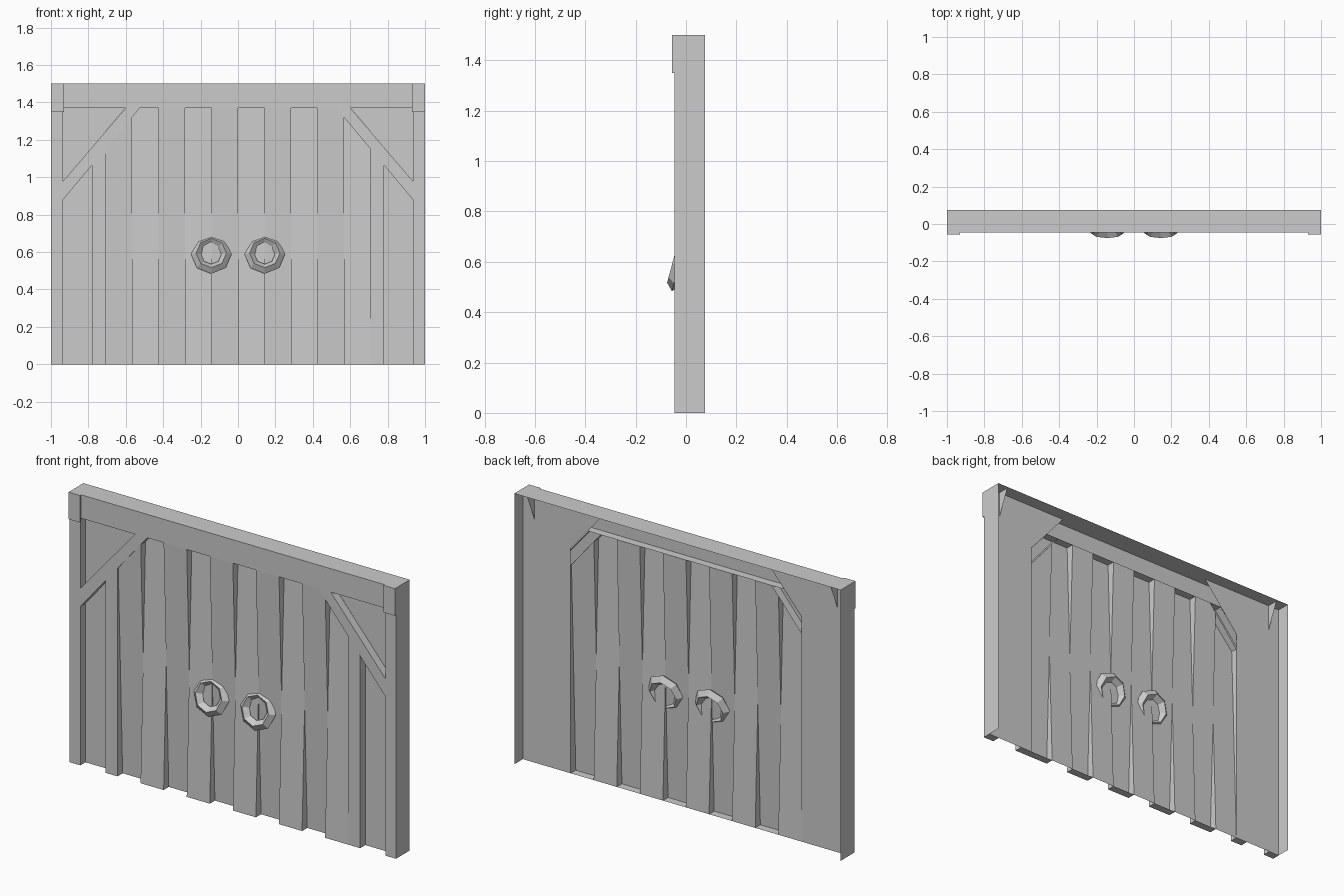
import bpy, bmesh
from math import radians
from mathutils import Vector

if "Cube" in bpy.data.objects:
    bpy.data.objects.remove(bpy.data.objects["Cube"])

FRONT, MID, BACK = -0.045, 0.0, 0.075   # front faces, panel plane, rear rim
TOP, BEAM = 1.5, 1.37                   # overall height, underside of beam
EDGE, STEP = 0.707, 0.1414              # plank field half width, plank width


def finish(bm, name):
    me = bpy.data.meshes.new(name)
    bm.to_mesh(me)
    bm.free()
    ob = bpy.data.objects.new(name, me)
    bpy.context.collection.objects.link(ob)
    return ob


def face(bm, pts, facing):
    """Add one face turned towards the given direction."""
    f = bm.faces.new([bm.verts.new(p) for p in pts])
    f.normal_update()
    if f.normal.dot(Vector(facing)) < 0:
        f.normal_flip()


def sheet(name, pts, facing):
    bm = bmesh.new()
    face(bm, pts, facing)
    return finish(bm, name)


def shell(name, profile, y0=FRONT, y1=MID):
    """Timber with an x-z outline, front and edges only, open at the rear."""
    bm = bmesh.new()
    a = [bm.verts.new((x, y0, z)) for x, z in profile]
    b = [bm.verts.new((x, y1, z)) for x, z in profile]
    bm.faces.new(a)
    back = bm.faces.new(b)
    for i in range(len(a)):
        j = (i + 1) % len(a)
        bm.faces.new((a[i], a[j], b[j], b[i]))
    bmesh.ops.recalc_face_normals(bm, faces=bm.faces[:])
    bmesh.ops.delete(bm, geom=[back], context='FACES_ONLY')
    return finish(bm, name)


def rect(x0, x1, z0, z1):
    return [(x0, z0), (x1, z0), (x1, z1), (x0, z1)]


# Mirrored frame parts
for s, side in ((-1, "left"), (1, "right")):
    def m(pts):
        return [(s * x, z) for x, z in pts]
    shell(f"post_{side}", m(rect(0.935, 1, 0, TOP)))
    shell(f"corner_block_{side}", m(rect(0.93, 1, 1.35, TOP)), -0.055, FRONT)
    shell(f"brace_{side}", m([(0.935, 0.88), (0.935, 0.98), (0.6, BEAM), (0.525, BEAM)]))
    shell(f"batten_{side}", m([(EDGE, 0), (0.78, 0), (0.78, 1.065), (EDGE, 1.153)]))
    # Flat panel behind the post, cut along the brace
    panel = m([(1, 0), (EDGE, 0), (EDGE, 1.247), (0.49, TOP), (1, TOP)])
    sheet(f"side_panel_{side}", [(x, MID, z) for x, z in panel], (0, -1, 0))
    # Rear rim and corner fin
    sheet(f"side_rim_{side}", [(s, MID, 0), (s, BACK, 0), (s, BACK, TOP), (s, MID, TOP)], (s, 0, 0))
    sheet(f"corner_fin_{side}", [(s * .93, MID, 1.35), (s * .93, MID, TOP), (s * .93, 0.065, TOP)], (-s, 0, 0))

# Top beam and rim
shell("top_beam", rect(-0.935, 0.935, BEAM, TOP))
sheet("top_rim", [(-1, MID, TOP), (1, MID, TOP), (1, BACK, TOP), (-1, BACK, TOP)], (0, 0, 1))

# Planks lean alternately forwards and backwards, crossing at mid height
bm = bmesh.new()
half = (FRONT + MID) / 2
for i in range(10):
    x0 = -EDGE + i * STEP
    x1 = x0 + STEP
    low, high = (FRONT, MID) if i % 2 else (MID, FRONT)
    face(bm, [(x0, low, 0), (x1, low, 0), (x1, high, BEAM), (x0, high, BEAM)], (0, -1, 0))
    if i % 2:   # bottom end of a forward plank
        face(bm, [(x0, FRONT, 0), (x1, FRONT, 0), (x1, MID, 0), (x0, MID, 0)], (0, 0, -1))
    if i < 9:   # exposed plank edges
        d = 1 if i % 2 else -1
        for z, k in ((0, d), (BEAM, -d)):
            face(bm, [(x1, FRONT, z), (x1, MID, z), (x1, half, BEAM / 2)], (k, 0, 0))
# Trim the corners under the braces
for s in (-1, 1):
    bmesh.ops.bisect_plane(bm, geom=bm.verts[:] + bm.edges[:] + bm.faces[:],
                           plane_co=(s * 0.935, 0, 0.88), plane_no=(s * 0.49, 0, 0.41),
                           clear_outer=True)
finish(bm, "planks")

# Ring handles, hanging outwards at the bottom
for s, side in ((-1, "left"), (1, "right")):
    bpy.ops.mesh.primitive_torus_add(major_segments=8, minor_segments=4,
                                     major_radius=0.081, minor_radius=0.027,
                                     location=(s * 0.143, -0.028, 0.588),
                                     rotation=(radians(75), 0, 0))
    bpy.context.object.name = f"ring_handle_{side}"
